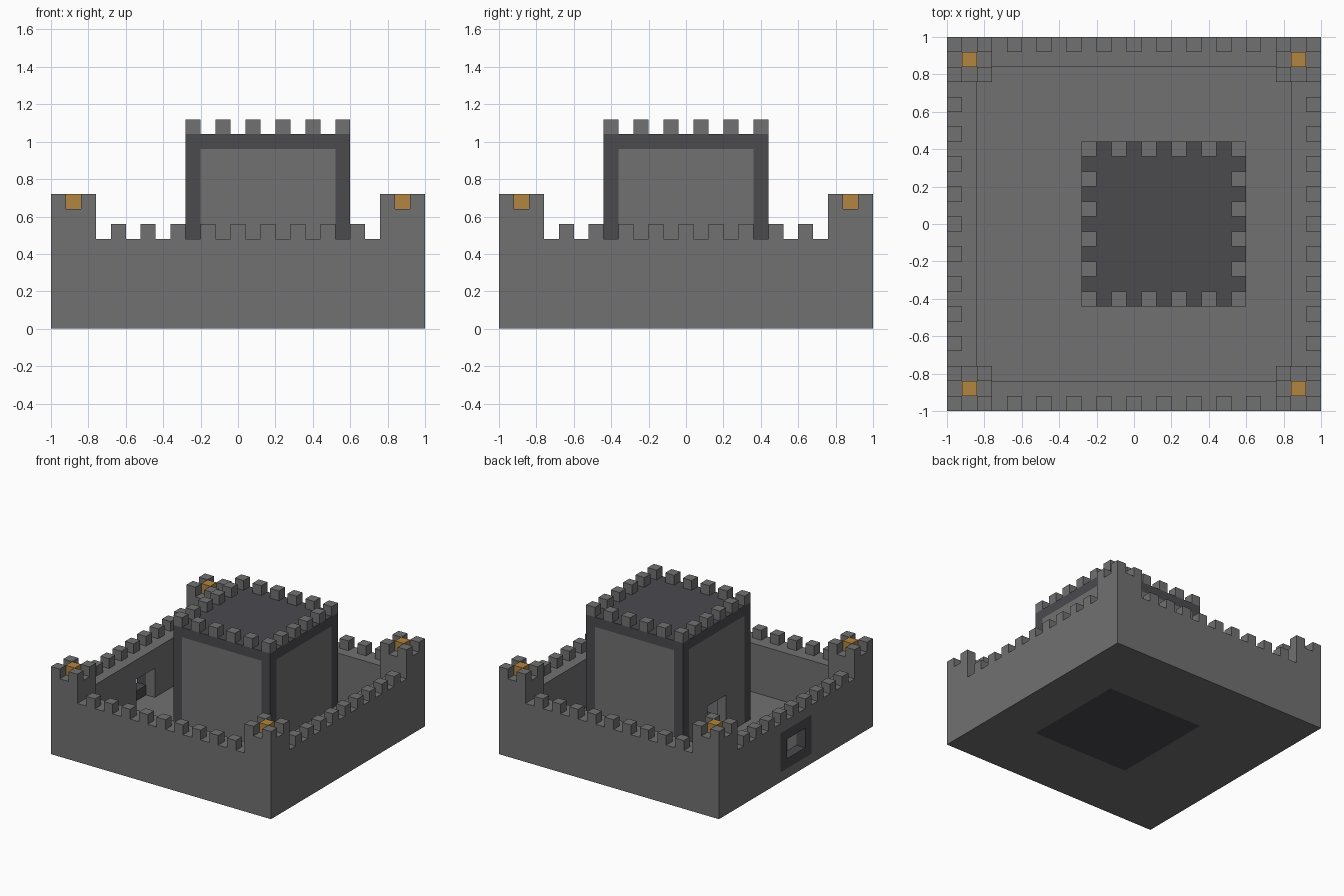
import bpy
import bmesh
from itertools import product
from mathutils import Vector

U = 0.08            # size of one building block
N = 25              # blocks along each side of the fortress

cube = bpy.data.objects.get("Cube")
if cube:
    bpy.data.objects.remove(cube, do_unlink=True)


def material(name, r, g, b):
    m = bpy.data.materials.new(name)
    m.use_nodes = True
    m.diffuse_color = (r, g, b, 1)
    m.node_tree.nodes["Principled BSDF"].inputs["Base Color"].default_value = (r, g, b, 1)
    return m


STONE, DARK, GOLD = range(3)
palette = [material("grey stone", 0.165, 0.165, 0.165),
           material("dark slate", 0.07, 0.07, 0.078),
           material("amber lamp", 0.45, 0.24, 0.052)]


def fill(part, x, y, z, colour):
    """Fill a block range (end exclusive); colour None carves it away."""
    for cell in product(range(*x), range(*y), range(*z)):
        if colour is None:
            part.pop(cell, None)
        else:
            part[cell] = colour


def build(name, part, solid):
    """Skin a part: outer faces only, merged into large flat panels."""
    bm = bmesh.new()
    verts = {}

    def vert(corner):
        key = tuple(int(c) for c in corner)
        if key not in verts:
            x, y, z = key
            verts[key] = bm.verts.new((x * U - 1, y * U - 1, z * U))
        return verts[key]

    for cell, colour in part.items():
        for axis, side in product(range(3), (0, 1)):
            step = [0, 0, 0]
            step[axis] = 2 * side - 1
            if tuple(c + s for c, s in zip(cell, step)) in solid:
                continue
            a, b = Vector((0, 0, 0)), Vector((0, 0, 0))
            a[(axis + 1) % 3] = b[(axis + 2) % 3] = 1
            start = Vector(cell)
            start[axis] += side
            ring = [start, start + a, start + a + b, start + b]
            if not side:
                ring.reverse()
            bm.faces.new([vert(c) for c in ring]).material_index = colour
    bmesh.ops.dissolve_limit(bm, angle_limit=0.01, verts=bm.verts, edges=bm.edges,
                             delimit={'MATERIAL'})
    # triangulate so panels with notches stay clean
    bmesh.ops.triangulate(bm, faces=bm.faces)
    mesh = bpy.data.meshes.new(name)
    bm.to_mesh(mesh)
    bm.free()
    for m in palette:
        mesh.materials.append(m)
    bpy.context.collection.objects.link(bpy.data.objects.new(name, mesh))


outer, keep, lamps = {}, {}, {}
KX, KY = (9, 20), (7, 18)      # keep footprint
GATE = (11, 14)                # gate and door span

# Courtyard floor and curtain walls
fill(outer, (0, N), (0, N), (0, 6), STONE)
fill(outer, (2, N - 2), (2, N - 2), (1, 6), None)
fill(outer, KX, KY, (0, 1), None)

# Gate in the right-hand wall, with a dark frame on the outside
fill(outer, (0, 1), (10, 15), (1, 5), DARK)
fill(outer, (0, 1), GATE, (2, 4), None)
fill(outer, (1, 2), GATE, (1, 4), None)

# Wall merlons
for i in range(4, N - 3, 2):
    for x, y in ((i, 0), (i, N - 1), (0, i), (N - 1, i)):
        outer[x, y, 6] = STONE

# Corner towers with four merlons and a lamp each
for x, y in product((0, N - 3), repeat=2):
    fill(outer, (x, x + 3), (y, y + 3), (1, 8), STONE)
    for dx, dy in product((0, 2), repeat=2):
        outer[x + dx, y + dy, 8] = STONE
    lamps[x + 1, y + 1, 8] = GOLD

# Keep: dark frame, stone wall panels, hollow inside, door
fill(keep, KX, KY, (0, 13), DARK)
fill(keep, (KX[0] + 1, KX[1] - 1), KY, (1, 12), STONE)
fill(keep, KX, (KY[0] + 1, KY[1] - 1), (1, 12), STONE)
fill(keep, (KX[0] + 1, KX[1] - 1), (KY[0] + 1, KY[1] - 1), (1, 12), None)
fill(keep, (KX[0], KX[0] + 1), GATE, (1, 5), None)

# Keep merlons
for x, y in product(range(KX[0], KX[1], 2), range(KY[0], KY[1], 2)):
    if x in (KX[0], KX[1] - 1) or y in (KY[0], KY[1] - 1):
        keep[x, y, 13] = STONE

solid = {**outer, **keep, **lamps}
build("curtain_walls", outer, solid)
build("keep", keep, solid)
build("tower_lamps", lamps, solid)
